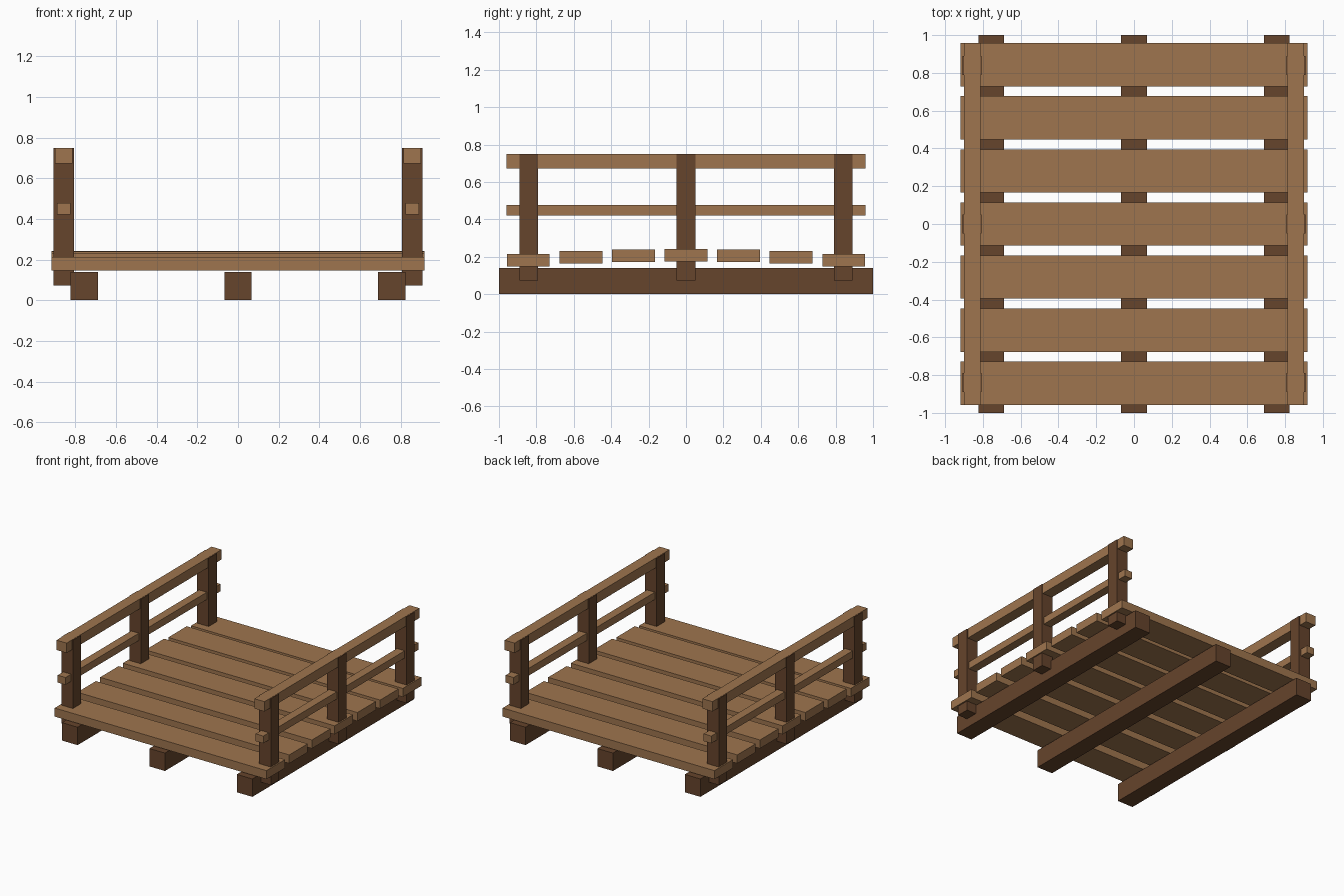
import bpy

if "Cube" in bpy.data.objects:
    bpy.data.objects.remove(bpy.data.objects["Cube"])


def material(name, rgb):
    m = bpy.data.materials.new(name)
    m.diffuse_color = (*rgb, 1.0)
    m.use_nodes = True
    m.node_tree.nodes["Principled BSDF"].inputs["Base Color"].default_value = m.diffuse_color
    return m


LIGHT = material("light wood", (0.343, 0.178, 0.077))
DARK = material("dark wood", (0.133, 0.058, 0.025))


def box(name, centre, size, mat):
    bpy.ops.mesh.primitive_cube_add(size=1, location=centre)
    ob = bpy.context.object
    ob.name = name
    ob.scale = size
    bpy.ops.object.transform_apply(location=False, rotation=False, scale=True)
    ob.data.materials.append(mat)
    return ob


# Ground beams running front to back
for x in (-0.757, 0, 0.757):
    box("ground_beam", (x, 0, 0.07), (0.135, 2.0, 0.14), DARK)

# Deck planks, rising in a slight arch towards the middle
for i in range(-3, 4):
    z = 0.18 + 0.029 * (1 - (i / 3) ** 2)
    box("deck_plank", (0, i * 0.281, z), (1.835, 0.229, 0.067), LIGHT)

# Railings on both sides
for x in (-0.857, 0.857):
    for y in (-0.84, 0, 0.84):
        box("rail_post", (x, y, 0.41), (0.1, 0.1, 0.676), DARK)
    box("top_rail", (x, 0, 0.711), (0.087, 1.917, 0.077), LIGHT)
    box("middle_rail", (x, 0, 0.449), (0.067, 1.917, 0.057), LIGHT)
